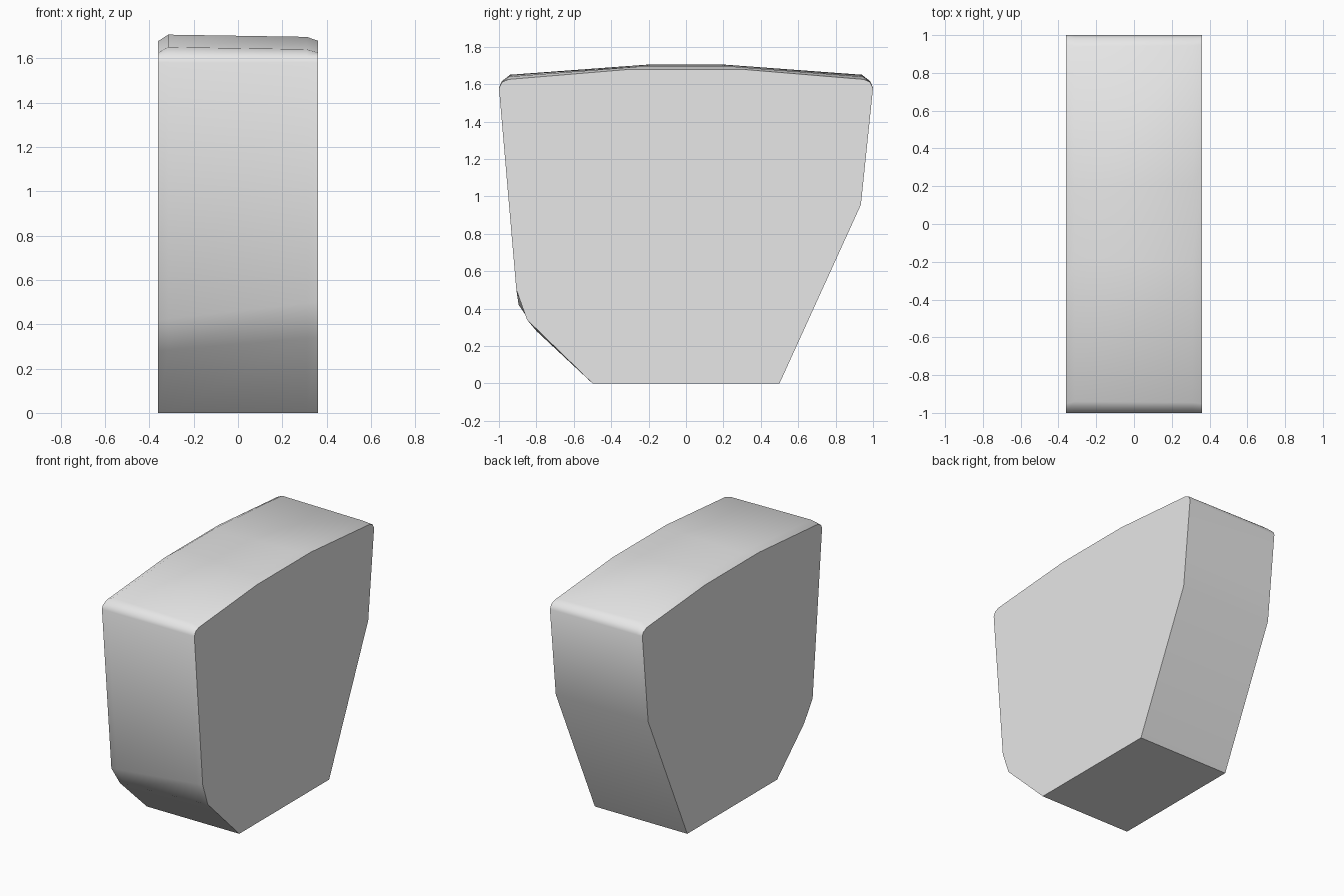
import bpy, bmesh, math

cube = bpy.data.objects.get("Cube")
if cube:
    bpy.data.objects.remove(cube, do_unlink=True)

grey = bpy.data.materials.new("plain grey")
grey.use_nodes = True
colour = (0.8, 0.8, 0.8, 1)
grey.diffuse_color = colour
grey.node_tree.nodes["Principled BSDF"].inputs["Base Color"].default_value = colour


def section(t, corner, shoulder, crown):
    """Side outline; t runs from 0 at the right face to 1 at the left face."""
    cy, cz = corner
    sy, sz = shoulder
    hy, hz = crown
    chamfer_low = (-0.80 - 0.05 * t, 0.28 + 0.06 * t)
    chamfer_high = (-0.895 - 0.012 * t, 0.42 + 0.08 * t)
    front = [(-0.5, 0), chamfer_low, chamfer_high, (-1, 1.58), (-cy, cz), (-sy, sz), (-hy, hz)]
    back = [(hy, hz), (sy, sz), (cy, cz), (1, 1.58), (0.935, 0.955), (0.5, 0)]
    return front + back


# Outlines from the right face to the left face, with eased top edges
stations = [
    (-0.36, (0.99, 1.605), (0.95, 1.625), (0.3, 1.677)),
    (-0.315, (0.985, 1.615), (0.94, 1.65), (0.18, 1.706)),
    (0.31, (0.985, 1.61), (0.945, 1.64), (0.22, 1.696)),
    (0.36, (0.985, 1.61), (0.95, 1.625), (0.3, 1.679)),
]

bm = bmesh.new()
rings = []
for x, corner, shoulder, crown in stations:
    outline = section((x + 0.36) / 0.72, corner, shoulder, crown)
    rings.append([bm.verts.new((x, y, z)) for y, z in outline])

# Skin between neighbouring outlines, then the two flat sides
for a, b in zip(rings, rings[1:]):
    for i in range(len(a)):
        j = (i + 1) % len(a)
        bm.faces.new((a[i], a[j], b[j], b[i]))
bm.faces.new(rings[0])
bm.faces.new(rings[-1])
bmesh.ops.recalc_face_normals(bm, faces=bm.faces)

mesh = bpy.data.meshes.new("tapered_block")
bm.to_mesh(mesh)
bm.free()
mesh.materials.append(grey)
block = bpy.data.objects.new("tapered_block", mesh)
bpy.context.collection.objects.link(block)

# Soft rim, crisp sides and base
bpy.context.view_layer.objects.active = block
block.select_set(True)
bpy.ops.object.shade_smooth_by_angle(angle=math.radians(40))
